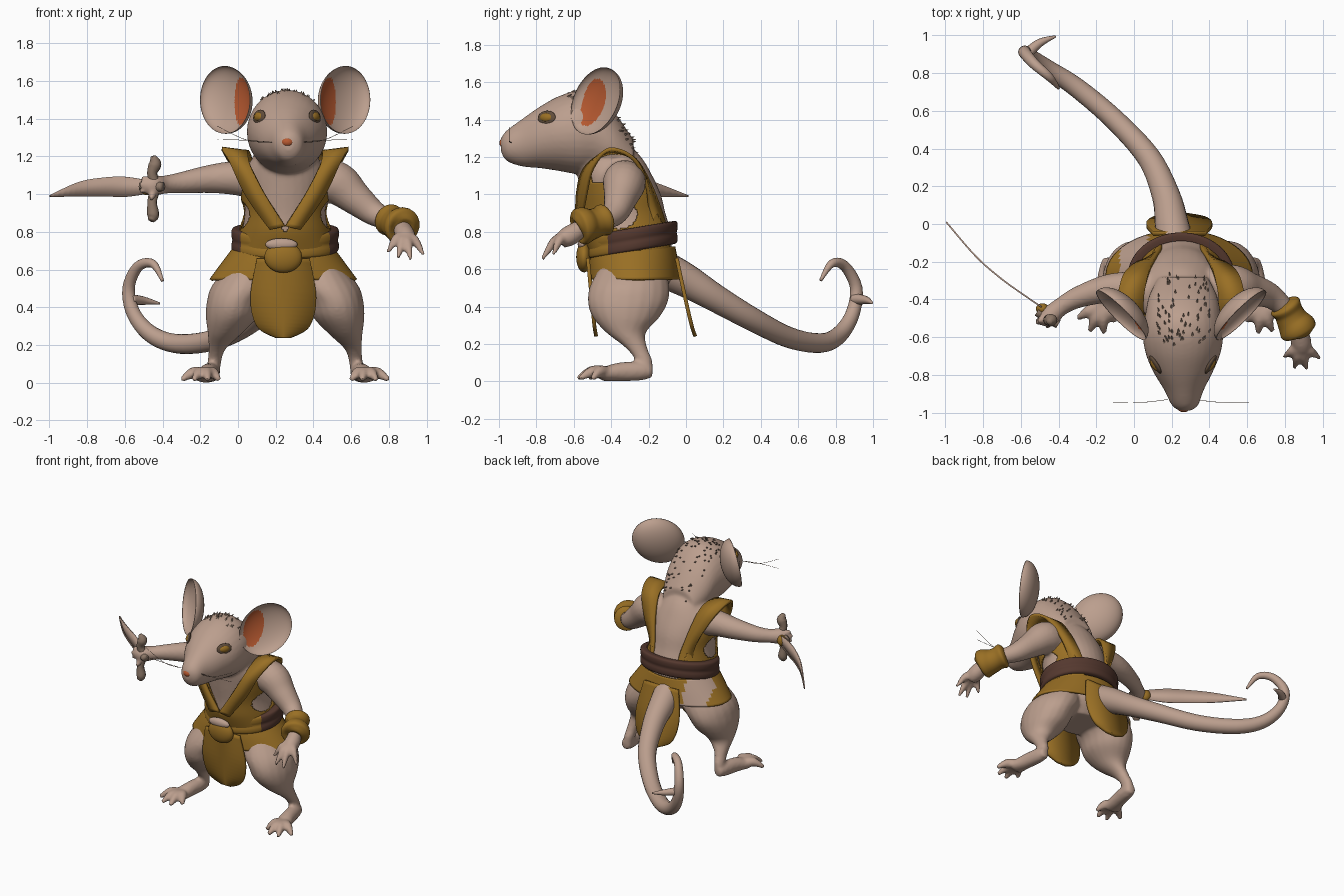
import bpy, bmesh, math, random
from mathutils import Vector, Matrix
from mathutils.bvhtree import BVHTree

if "Cube" in bpy.data.objects:
    bpy.data.objects.remove(bpy.data.objects["Cube"])
random.seed(4)
MID = 0.25  # the figure's own centre line; meshes are modelled around it


def material(name, *rgb):
    m = bpy.data.materials.new(name)
    m.use_nodes = True
    m.diffuse_color = (*rgb, 1)
    m.node_tree.nodes["Principled BSDF"].inputs["Base Color"].default_value = (*rgb, 1)
    return m


SKIN = material("skin", 0.50, 0.345, 0.27)
GOLD = material("ochre_cloth", 0.32, 0.16, 0.018)
BROWN = material("brown_leather", 0.09, 0.04, 0.028)
ORANGE = material("inner_ear_orange", 0.47, 0.10, 0.03)
DARK = material("dark_eye_rim", 0.12, 0.075, 0.045)
BRONZE = material("worn_brown", 0.27, 0.19, 0.14)


def spline(pts, steps):
    """Catmull-Rom through tuples of any length."""
    p = [pts[0], *pts, pts[-1]]
    out = []
    for i in range(1, len(p) - 2):
        for k in range(steps):
            t = k / steps
            out.append([0.5 * (2 * b + (c - a) * t + (2 * a - 5 * b + 4 * c - d) * t * t
                        + (3 * b - a - 3 * c + d) * t ** 3)
                        for a, b, c, d in zip(*p[i - 1:i + 3])])
    return out + [list(pts[-1])]


def tube(bm, pts, axis=None, seg=20, steps=5, cap=True, grow=1, flip=1):
    """Loft ellipses (x, y, z, radius[, second radius]) along a smooth path."""
    s = spline(pts, steps)
    pos = [Vector((q[0] * flip, q[1], q[2])) for q in s]
    ref, rings = None, []
    for i, q in enumerate(s):
        t = Vector(axis) if axis else (pos[min(i + 1, len(s) - 1)] - pos[max(i - 1, 0)]).normalized()
        if ref is None:
            ref = Vector((0, 1, 0)) if abs(t.z) > 0.8 else Vector((0, 0, 1))
        a = ref.cross(t).normalized()
        ref = t.cross(a)
        ring = []
        for k in range(seg):
            w = math.tau * k / seg
            ring.append(bm.verts.new(pos[i] + grow * (a * q[3] * math.cos(w) + ref * q[-1] * math.sin(w))))
        rings.append(ring)
    for r, n in zip(rings, rings[1:]):
        for k in range(seg):
            j = (k + 1) % seg
            bm.faces.new((r[k], r[j], n[j], n[k]))
    if cap:
        bm.faces.new(rings[0][::-1])
        bm.faces.new(rings[-1])


def ball(bm, centre, size, rot=None, seg=24):
    m = Matrix.Translation(centre) @ (rot or Matrix()) @ Matrix.Diagonal((*size, 1))
    return bmesh.ops.create_uvsphere(bm, u_segments=seg, v_segments=seg, radius=1, matrix=m)["verts"]


def digits(bm, palm, tips, r, lift, flip=1):
    """Bent, clawed fingers or toes from one palm."""
    for tip in tips:
        knee = [(p + q) / 2 for p, q in zip(palm, tip)]
        knee[2] += lift
        tube(bm, [(*palm, r * 1.2), (*knee, r * 1.1), (*tip, r * 0.45)], seg=10, flip=flip)


def finish(name, bm, *mats, mirror=False, thick=0):
    bmesh.ops.recalc_face_normals(bm, faces=bm.faces)
    for f in bm.faces:
        f.smooth = True
    me = bpy.data.meshes.new(name)
    bm.to_mesh(me)
    bm.free()
    for m in mats:
        me.materials.append(m)
    ob = bpy.data.objects.new(name, me)
    ob.location.x = MID
    bpy.context.collection.objects.link(ob)
    if thick:
        mod = ob.modifiers.new("thickness", "SOLIDIFY")
        mod.thickness, mod.offset = thick, 0
    if mirror:
        ob.modifiers.new("mirror", "MIRROR").use_mirror_merge = False
    return ob


def sheet(name, rows, mat, thick=0.014, mirror=False):
    """Cloth or metal strip between smooth edge lines."""
    bm = bmesh.new()
    grid = [[bm.verts.new(p) for p in spline(r, 6)] for r in rows]
    for r, n in zip(grid, grid[1:]):
        for k in range(len(r) - 1):
            bm.faces.new((r[k], r[k + 1], n[k + 1], n[k]))
    return finish(name, bm, mat, mirror=mirror, thick=thick)


# Body: head, torso, limbs fused into one skin
torso = [(0, -.28, .46, .17, .14), (0, -.27, .56, .25, .2), (0, -.29, .7, .255, .215),
         (0, -.31, .8, .23, .23), (0, -.33, .9, .215, .22), (0, -.35, 1.0, .22, .215),
         (0, -.38, 1.1, .22, .2), (0, -.42, 1.2, .17, .18), (0, -.46, 1.3, .12, .12)]
head = [(.02, -.99, 1.265, .03, .035), (.02, -.96, 1.26, .07, .08), (.015, -.88, 1.275, .105, .125),
        (.01, -.78, 1.305, .16, .165), (.01, -.68, 1.325, .2, .2), (.01, -.58, 1.33, .213, .222),
        (.01, -.48, 1.32, .2, .21), (.01, -.38, 1.26, .18, .175), (.01, -.28, 1.18, .13, .11)]
leg = [(.18, -.28, .64, .1, .16), (.22, -.3, .52, .165, .21), (.265, -.31, .43, .15, .215),
       (.285, -.32, .345, .135, .18), (.32, -.32, .26, .09, .105), (.36, -.265, .18, .046, .058),
       (.375, -.225, .11, .036, .045), (.385, -.22, .03, .038, .042)]
bm = bmesh.new()
tube(bm, torso, axis=(0, 0, 1), seg=32)
tube(bm, head, axis=(0, -1, 0), seg=32)
for side in (1, -1):
    tube(bm, leg, axis=(0, 0, 1), flip=side)
    tube(bm, [(.385, -.18, .05, .03, .03), (.39, -.24, .055, .045, .05), (.41, -.36, .05, .05, .05),
              (.43, -.45, .035, .065, .035)], flip=side)
    digits(bm, (.42, -.42, .04), [(.35, -.52, .015), (.41, -.58, .015), (.485, -.57, .015),
                                  (.55, -.5, .015)], .03, .025, side)
tube(bm, [(.15, -.33, 1.08, .1), (.27, -.33, 1.06, .115), (.37, -.35, .98, .09), (.47, -.38, .9, .068),
          (.55, -.45, .86, .052), (.61, -.54, .83, .045), (.635, -.62, .78, .055), (.64, -.67, .755, .045)])
digits(bm, (.635, -.64, .77), [(.545, -.705, .69), (.6, -.765, .66), (.665, -.77, .65),
                               (.735, -.71, .675)], .024, .035)
tube(bm, [(-.13, -.34, 1.07, .1), (-.27, -.34, 1.085, .09), (-.4, -.345, 1.08, .075), (-.55, -.39, 1.06, .057),
          (-.64, -.44, 1.05, .048), (-.7, -.49, 1.045, .055), (-.74, -.5, 1.04, .04)])
digits(bm, (-.69, -.48, 1.05), [(-.76, -.52, 1.09), (-.77, -.53, 1.05), (-.77, -.52, 1.01),
                                (-.71, -.55, .97)], .024, .0)
body = finish("body", bm, SKIN)
remesh = body.modifiers.new("fuse", "REMESH")
remesh.mode, remesh.voxel_size, remesh.use_smooth_shade = "VOXEL", 0.011, True
soften = body.modifiers.new("soften", "SMOOTH")
soften.factor, soften.iterations = 0.5, 5
bpy.context.view_layer.update()
surface = BVHTree.FromObject(body, bpy.context.evaluated_depsgraph_get())

# Tail with curled end and a small side spur
bm = bmesh.new()
tube(bm, [(-.03, -.12, .6, .1), (-.05, 0, .54, .09), (-.08, .15, .45, .075), (-.17, .35, .335, .063),
          (-.35, .55, .235, .056), (-.55, .72, .205, .052), (-.7, .82, .25, .046), (-.8, .89, .36, .038),
          (-.83, .91, .5, .033), (-.78, .85, .615, .028), (-.7, .78, .63, .022), (-.65, .72, .54, .008)])
tube(bm, [(-.82, .9, .44, .03), (-.75, .96, .435, .022), (-.665, .995, .42, .006)], seg=12)
finish("tail", bm, SKIN)

# Ears: cupped discs with a coloured patch on the inner side
bm = bmesh.new()
cup = ball(bm, (0, 0, 0), (1, 1, 1), seg=72)
inner = {v for v in cup if v.co.z > -0.01}
for f in bm.faces:
    c = f.calc_center_median()
    if all(v in inner for v in f.verts) and ((c.x + .42) / .4) ** 2 + (c.y / .7) ** 2 < 1:
        f.material_index = 1
for v in cup:
    v.co.z = -v.co.z * 0.75 if v in inner else v.co.z
bm.transform(Matrix(((.73, 0, .66, .32), (.68, .25, -.71, -.485), (0, .97, .18, 1.5), (0, 0, 0, 1)))
             @ Matrix.Diagonal((.18, .185, .1, 1)))
finish("ears", bm, SKIN, ORANGE, mirror=True)

# Eyes, set upright into the sides of the head
for name, size, mat in (("eye_rims", (.038, .055, .014), DARK), ("eyes", (.026, .04, .022), GOLD)):
    bm = bmesh.new()
    for side in (1, -1):
        spot, normal, _, _ = surface.ray_cast(Vector((side, -.745, 1.41)), Vector((-side, 0, 0)))
        normal.z *= 0.4
        ball(bm, spot, size, normal.to_track_quat("Z", "X").to_matrix().to_4x4())
    finish(name, bm, mat)

# Nose and whiskers
bm = bmesh.new()
ball(bm, (.013, -.972, 1.275), (.034, .026, .026))
finish("nose", bm, ORANGE)
bm = bmesh.new()
for end in (1.29, 1.36):
    for side in (1, -1):
        tube(bm, [(side * .07, -.93, 1.275, .0015), (side * .2, -.945, 1.285, .0015),
                  (side * .36, -.945, end, .001)], seg=5)
finish("whiskers", bm, BRONZE)

# Short fur tufts over the crown and nape
bm = bmesh.new()
for _ in range(75):
    x, y = random.uniform(-.13, .15), random.uniform(-.64, -.27)
    hit, normal, _, _ = surface.ray_cast(Vector((x, y, 3)), Vector((0, 0, -1)))
    lean = (normal + Vector((0, 1.2, 0))).normalized()
    turn = lean.to_track_quat("Z", "Y").to_matrix().to_4x4()
    bmesh.ops.create_cone(bm, segments=6, radius1=.008, radius2=.001, depth=.026,
                          matrix=Matrix.Translation(hit + lean * .004) @ turn)
finish("fur_tufts", bm, BRONZE)

# Vest: torso shell cut to a V in front, open at the back and under the arms
bm = bmesh.new()
tube(bm, torso[2:7], axis=(0, 0, 1), seg=160, steps=16, cap=False, grow=1.045)
waste = []
for f in bm.faces:
    c = f.calc_center_median()
    dx = abs(c.x)
    if c.y < -.35:
        keep = c.z < .79 + dx * 1.75 and (c.z < 1.06 or dx < .18)
    else:
        keep = dx > .12 + (c.z - .75) * .2
    gap = ((c.y + .36) / .1) ** 2 + ((c.z - .89) / .075) ** 2 < 1
    if not keep or gap:
        waste.append(f)
bmesh.ops.delete(bm, geom=waste, context="FACES")
finish("vest", bm, GOLD, thick=.01)
sheet("shoulder_straps", [
    [(.0, -.58, .83), (.11, -.58, 1.0), (.18, -.54, 1.14), (.2, -.42, 1.22), (.18, -.29, 1.2),
     (.15, -.205, 1.08), (.11, -.13, .9), (.1, -.1, .78)],
    [(.08, -.57, .81), (.2, -.54, .98), (.28, -.5, 1.14), (.335, -.41, 1.24), (.31, -.28, 1.19),
     (.24, -.21, 1.05), (.18, -.19, .9), (.19, -.165, .78)]], GOLD, .02, True)

# Belt: tilted leather band with a cloth sash in front
bm = bmesh.new()
tube(bm, [(0, -.285, z, r, r - .045) for z, r in
          ((.695, .25), (.7, .28), (.73, .285), (.755, .28), (.78, .285), (.815, .28), (.82, .24))],
     axis=(0, 0, 1), seg=64, steps=3, cap=False)
for f in bm.faces:
    f.material_index = int(f.calc_center_median().y < -.42)
for v in bm.verts:
    v.co.z += (v.co.y + .29) * .17
finish("belt", bm, BROWN, GOLD)
bm = bmesh.new()
ball(bm, (-.01, -.545, .665), (.1, .042, .082))
finish("buckle_knot", bm, GOLD)
bm = bmesh.new()
ball(bm, (-.02, -.553, .733), (.085, .026, .033))
finish("buckle_plate", bm, SKIN)

# Skirt with a pale worn panel at the back right, and rounded hanging flaps
bm = bmesh.new()
tube(bm, [(-.01, -.28, .72, .255, .215), (-.01, -.28, .64, .315, .23), (-.01, -.275, .545, .385, .237)],
     axis=(0, 0, 1), seg=64, cap=False)
for f in bm.faces:
    c = f.calc_center_median()
    f.material_index = int(-.32 < c.x < -.17 and c.y > -.25)
finish("skirt", bm, GOLD, SKIN, thick=.015)
for name, ys in (("front_flap", (-.525, -.505, -.49, -.48)), ("back_flap", (-.05, -.005, .03, .05))):
    shape = list(zip((.14, .175, .14, .04), ys, (.66, .45, .3, .24)))
    sheet(name, [[(s * w - .01, y, z) for w, y, z in shape] for s in (-1, 0, 1)], GOLD, .02)

# Bracer with rolled rims on the left wrist
bm = bmesh.new()
tube(bm, [(.54, -.42, .87, .05), (.55, -.435, .865, .085), (.57, -.47, .852, .078), (.59, -.51, .84, .085),
          (.615, -.55, .832, .1), (.628, -.575, .825, .09), (.63, -.58, .823, .04)])
finish("left_bracer", bm, GOLD)

# Short curved sword held out in the right hand
sheet("sword_blade", [
    [(-.74, -.44, 1.075), (-.85, -.365, 1.092), (-.96, -.285, 1.088), (-1.09, -.17, 1.065), (-1.245, .01, .995)],
    [(-.74, -.44, 1.0), (-.85, -.365, .985), (-.96, -.285, .988), (-1.09, -.17, .987), (-1.245, .01, .985)]],
    SKIN, .008)
bm = bmesh.new()
tube(bm, [(-.71, -.52, .86, .018), (-.7, -.51, .89, .032), (-.705, -.51, .96, .025), (-.69, -.5, 1.04, .03),
          (-.705, -.51, 1.11, .027), (-.69, -.51, 1.16, .034), (-.7, -.52, 1.2, .014)], seg=10)
tube(bm, [(-.76, -.46, 1.04, .03), (-.7, -.5, 1.04, .03), (-.65, -.53, 1.04, .025)], seg=10)
finish("sword_hilt", bm, BRONZE)
bm = bmesh.new()
ball(bm, (-.735, -.45, 1.035), (.035, .03, .04))
finish("blade_collar", bm, GOLD)
